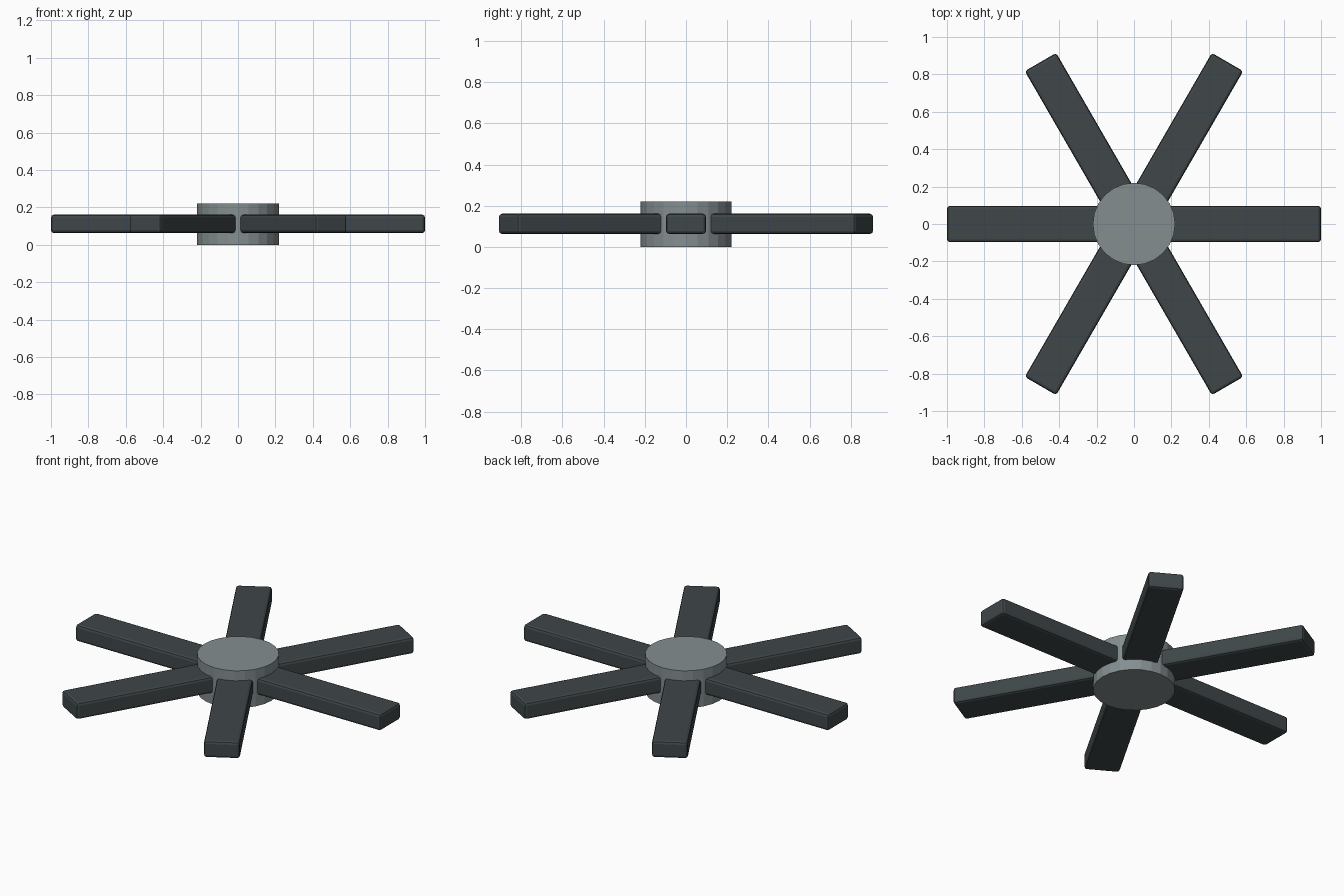
import bpy, math
from mathutils import Matrix

if "Cube" in bpy.data.objects:
    bpy.data.objects.remove(bpy.data.objects["Cube"])

HUB_R, HUB_H = 0.22, 0.22
BLADE_W, BLADE_T, BLADE_IN, BLADE_OUT = 0.194, 0.098, 0.11, 1.0


def material(name, color):
    mat = bpy.data.materials.new(name)
    mat.diffuse_color = (*color, 1)
    mat.use_nodes = True
    mat.node_tree.nodes["Principled BSDF"].inputs["Base Color"].default_value = mat.diffuse_color
    return mat


light = material("light_metal", (0.23, 0.27, 0.28))
dark = material("dark_metal", (0.05, 0.063, 0.067))

# Central hub
bpy.ops.mesh.primitive_cylinder_add(vertices=24, radius=HUB_R, depth=HUB_H,
                                    location=(0, 0, HUB_H / 2))
hub = bpy.context.object
hub.name = "hub"
hub.data.materials.append(light)

# Six radial blades with softened edges
for i in range(6):
    bpy.ops.mesh.primitive_cube_add(size=1)
    blade = bpy.context.object
    blade.name = f"blade_{i + 1}"
    length = BLADE_OUT - BLADE_IN
    blade.data.transform(
        Matrix.Translation(((BLADE_IN + BLADE_OUT) / 2, 0, 0))
        @ Matrix.Diagonal((length, BLADE_W, BLADE_T, 1)))
    blade.location.z = HUB_H / 2 + 0.002
    blade.rotation_euler.z = math.radians(60 * i)
    blade.data.materials.append(dark)
    bevel = blade.modifiers.new("soft_edges", "BEVEL")
    bevel.width = 0.015
    bevel.segments = 2
